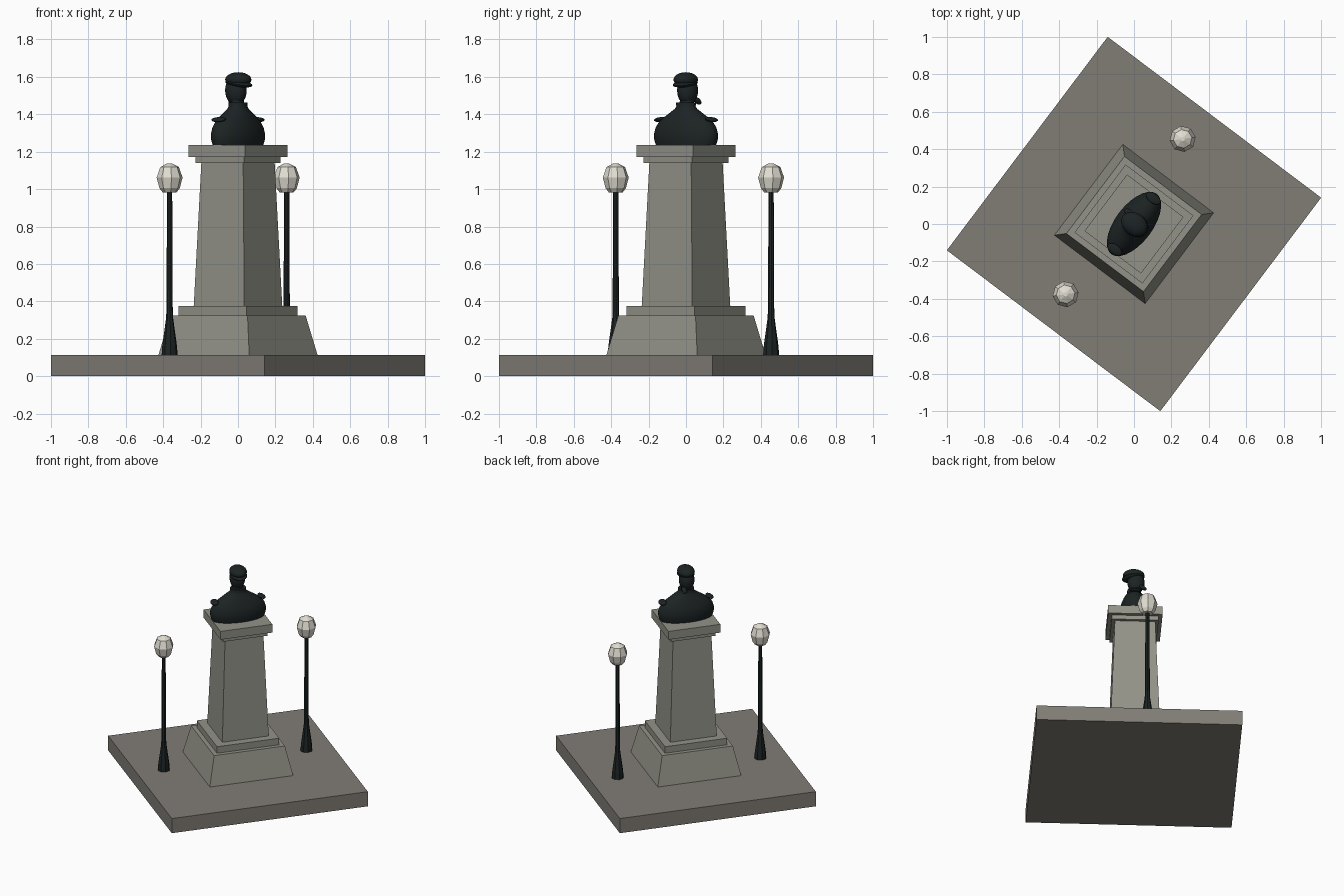
import bpy, bmesh, math
from mathutils import Matrix, Vector

if "Cube" in bpy.data.objects:
    bpy.data.objects.remove(bpy.data.objects["Cube"])

TURN = Matrix.Rotation(math.radians(-37), 4, 'Z')


def material(name, rgb):
    m = bpy.data.materials.new(name)
    m.diffuse_color = (*rgb, 1)
    m.use_nodes = True
    m.node_tree.nodes["Principled BSDF"].inputs["Base Color"].default_value = m.diffuse_color
    return m


PAVING = material("paving", (0.22, 0.205, 0.18))
STONE = material("stone", (0.29, 0.29, 0.25))
BRONZE = material("dark_bronze", (0.012, 0.017, 0.017))
GLASS = material("lamp_glass", (0.75, 0.72, 0.64))


def finish(name, bm, mat, smooth=False):
    bmesh.ops.recalc_face_normals(bm, faces=bm.faces)
    bm.transform(TURN)
    me = bpy.data.meshes.new(name)
    bm.to_mesh(me)
    bm.free()
    me.materials.append(mat)
    ob = bpy.data.objects.new(name, me)
    bpy.context.collection.objects.link(ob)
    if smooth:
        bpy.ops.object.select_all(action='DESELECT')
        ob.select_set(True)
        bpy.context.view_layer.objects.active = ob
        bpy.ops.object.shade_smooth_by_angle(angle=math.radians(40))
    return ob


def loft(name, rings, n, mat, at=(0, 0), phase=0.0, smooth=False):
    """Stack elliptical rings (z, radius x, radius y, offset x) and cap the ends."""
    bm = bmesh.new()
    loops = []
    for z, rx, ry, ox in rings:
        loops.append([bm.verts.new((at[0] + ox + rx * math.cos(phase + math.tau * i / n),
                                    at[1] + ry * math.sin(phase + math.tau * i / n), z))
                      for i in range(n)])
    for a, b in zip(loops, loops[1:]):
        for i in range(n):
            j = (i + 1) % n
            bm.faces.new((a[i], a[j], b[j], b[i]))
    bm.faces.new(loops[0])
    bm.faces.new(loops[-1])
    return finish(name, bm, mat, smooth)


def block(name, z0, z1, h0, h1, mat):
    """Square block with half widths h0 below and h1 above."""
    r = math.sqrt(2)
    loft(name, [(z0, h0 * r, h0 * r, 0), (z1, h1 * r, h1 * r, 0)], 4, mat, phase=math.pi / 4)


def ball(name, centre, radii, mat, tilt=(0.0, 0.0)):
    bm = bmesh.new()
    bmesh.ops.create_uvsphere(bm, u_segments=20, v_segments=12, radius=1)
    bm.transform(Matrix.Translation(Vector(centre)) @ Matrix.Rotation(tilt[0], 4, 'X')
                 @ Matrix.Rotation(tilt[1], 4, 'Y') @ Matrix.Diagonal((*radii, 1)))
    finish(name, bm, mat, True)


# Paved base and stepped pedestal
block("paved_base", 0, 0.112, 0.7145, 0.7145, PAVING)
block("pedestal_foot", 0.112, 0.325, 0.304, 0.258, STONE)
block("pedestal_step", 0.325, 0.375, 0.227, 0.227, STONE)
block("pedestal_shaft", 0.375, 1.14, 0.169, 0.14, STONE)
block("pedestal_moulding", 1.14, 1.172, 0.163, 0.163, STONE)
block("pedestal_cap", 1.172, 1.235, 0.189, 0.189, STONE)

# Lamps on either side
for side, s in (("near", -1), ("far", 1)):
    spot = (-0.066, s * 0.52)
    post = [(0.112, 0.043), (0.16, 0.04), (0.31, 0.019), (0.36, 0.017), (0.99, 0.014)]
    globe = [(0.983, 0.038), (1.005, 0.055), (1.062, 0.07), (1.118, 0.05), (1.138, 0.012)]
    loft(side + "_lamp_post", [(z, r, r, 0) for z, r in post], 8, BRONZE, spot)
    loft(side + "_lamp_globe", [(z, r, r, 0) for z, r in globe], 8, GLASS, spot)

# Bust: shoulders, neck and collar
loft("bust_torso", [
    (1.235, 0.093, 0.19, 0), (1.265, 0.099, 0.2, 0), (1.295, 0.1, 0.202, 0),
    (1.33, 0.094, 0.191, 0), (1.36, 0.083, 0.17, 0), (1.385, 0.073, 0.135, 0),
    (1.41, 0.062, 0.095, 0), (1.428, 0.052, 0.066, 0), (1.442, 0.047, 0.055, 0),
    (1.462, 0.047, 0.056, 0)], 28, BRONZE, smooth=True)
loft("bust_neck", [(1.45, 0.035, 0.038, -0.005), (1.5, 0.036, 0.038, -0.008)],
     20, BRONZE, smooth=True)

# Shoulder ornaments
for side, s in (("near", -1), ("far", 1)):
    ball(side + "_shoulder_pad", (0, s * 0.172, 1.372), (0.045, 0.027, 0.012),
         BRONZE, (s * -0.25, 0))

# Head with cap, brim and beard
ball("head", (-0.014, 0, 1.528), (0.06, 0.054, 0.08), BRONZE)
ball("cap_crown", (0.002, 0, 1.585), (0.076, 0.06, 0.04), BRONZE)
ball("cap_brim", (0.006, 0, 1.564), (0.08, 0.06, 0.018), BRONZE, (0, 0.14))
ball("beard", (-0.06, 0.032, 1.472), (0.03, 0.018, 0.014), BRONZE, (0, -0.6))
